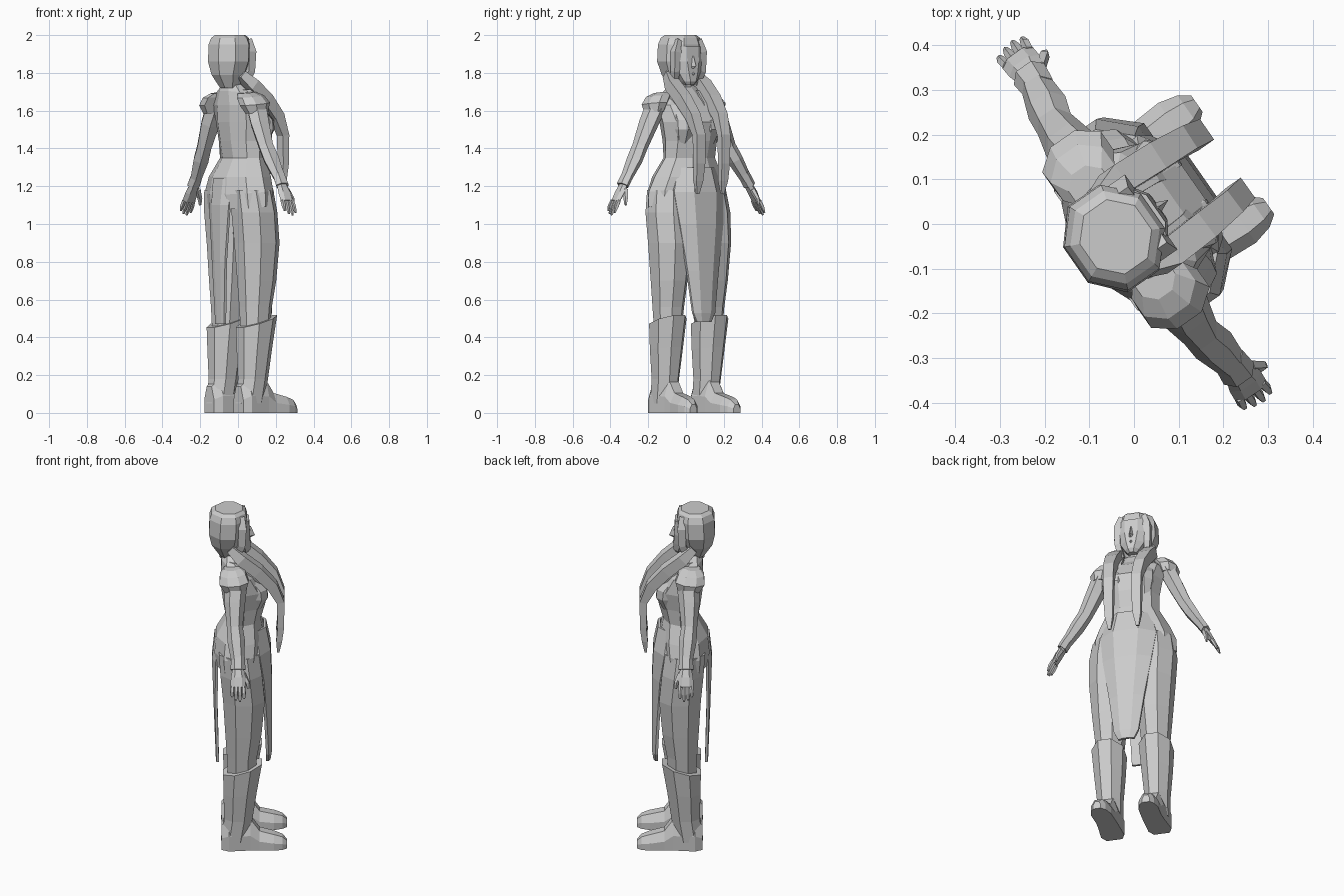
import bpy, bmesh
from math import sin, cos, pi, radians
from mathutils import Vector

TURN = radians(35)   # parts are built facing +x, then the figure is turned


def loft(name, rings):
    """Skin a closed, capped surface over rings with equal point counts."""
    bm = bmesh.new()
    loops = [[bm.verts.new(p) for p in r] for r in rings]
    n = len(loops[0])
    for a, b in zip(loops, loops[1:]):
        for i in range(n):
            j = (i + 1) % n
            bm.faces.new((a[i], a[j], b[j], b[i]))
    bm.faces.new(loops[0])
    bm.faces.new(loops[-1])
    bmesh.ops.recalc_face_normals(bm, faces=bm.faces)
    me = bpy.data.meshes.new(name)
    bm.to_mesh(me)
    bm.free()
    ob = bpy.data.objects.new(name, me)
    ob.rotation_euler.z = TURN
    bpy.context.collection.objects.link(ob)
    return ob


def oval(z, x, hx, y, hy, n=8, tilt=0.0):
    """Horizontal polygon ring, half sizes hx and hy, z leaning by tilt."""
    k = 1 / cos(pi / n)
    pts = []
    for i in range(n):
        a = 2 * pi * (i + 0.5) / n
        px, py = hx * k * cos(a), hy * k * sin(a)
        pts.append((x + px, y + py, z + tilt * px))
    return pts


def tube(name, path, n=6):
    """Loft along points (x, y, z, a, b): limbs have n > 4, flat strips n = 4."""
    pts = [Vector(p[:3]) for p in path]
    k, rings = 1 / cos(pi / n), []
    for i, p in enumerate(path):
        t = (pts[min(i + 1, len(pts) - 1)] - pts[max(i - 1, 0)]).normalized()
        if n > 4:   # a = sideways, b = front to back
            v = t.cross(Vector((1, 0, 0))).normalized()
            u = v.cross(t).normalized()
            u, v = v, u
        else:       # a = thickness, b = sideways
            v = t.cross(Vector((0, 1, 0))).normalized()
            u, v = v, v.cross(t).normalized()
        angles = [2 * pi * (j + .5) / n for j in range(n)]
        rings.append([pts[i] + k * (u * p[3] * cos(a) + v * p[4] * sin(a)) for a in angles])
    return loft(name, rings)


def panel(name, rows, thick):
    """Hanging cloth: rows of (z, middle x, edge x, half width)."""
    rings = []
    for z, xm, xe, w in rows:
        cols = [(xe, -w), (xm, -w * .45), (xm, w * .45), (xe, w)]
        rings.append([(x, y, z) for x, y in cols]
                     + [(x - thick, y, z) for x, y in reversed(cols)])
    return loft(name, rings)


# Torso with flared tunic hem
loft("tunic", [oval(z, x, hx, 0, hy, 10, t) for z, x, hx, hy, t in [
    (1.09, .005, .125, .235, .1), (1.17, .005, .135, .232, .1), (1.25, .012, .132, .20, 0),
    (1.35, .03, .095, .147, 0), (1.44, .035, .115, .148, 0), (1.54, .035, .128, .165, 0),
    (1.63, .005, .10, .175, 0), (1.69, -.02, .07, .125, -.2), (1.74, -.03, .045, .06, -.2)]])
loft("neck", [oval(z, x, .045, 0, .045, 8) for z, x in [(1.66, -.03), (1.82, -.02)]])

# Front and back cloth
panel("front_cloth", [(1.30, .155, .10, .12), (1.17, .18, .12, .16), (1.0, .187, .145, .14),
                      (.75, .187, .16, .10), (.53, .187, .17, .07), (.48, .18, .17, .045)], .015)
panel("back_cloth", [(1.24, -.115, -.08, .10), (1.1, -.13, -.11, .09),
                     (.8, -.12, -.113, .06), (.47, -.108, -.105, .04)], .014)

# Head: hair shell, face, nose, lips
loft("hair", [oval(z, x, hx, 0, hy, 8) for z, x, hx, hy in [
    (1.72, -.055, .045, .055), (1.79, -.06, .085, .09), (1.86, -.057, .103, .117),
    (1.95, -.053, .104, .114), (1.985, -.052, .093, .10), (2.0, -.05, .075, .08)]])
loft("face", [oval(z, x, hx, 0, hy, 8) for z, x, hx, hy in [
    (1.735, .03, .025, .025), (1.755, .025, .043, .042), (1.80, .01, .058, .068),
    (1.86, .005, .061, .09), (1.94, 0, .06, .09)]])
loft("nose", [[(.05, -w, z), (x, 0, z), (.05, w, z)] for z, x, w in [
    (1.822, .07, .018), (1.835, .094, .02), (1.89, .07, .01)]])
loft("lips", [[(.05, -w, z), (x, 0, z), (.05, w, z)] for z, x, w in [
    (1.782, .065, .015), (1.795, .077, .025), (1.808, .066, .015)]])

for s, tag in ((1, "left"), (-1, "right")):
    # Hair framing the face
    tube(tag + "_side_hair", [(x, s * y, z, a, b) for x, y, z, a, b in [
        (.02, .05, 1.965, .018, .03), (.025, .083, 1.91, .022, .02), (.02, .085, 1.81, .02, .016),
        (-.01, .07, 1.74, .02, .015)]], 4)
    # Long locks sweeping from the neck over the chest
    tube(tag + "_lock", [(x, s * y, z, a, b) for x, y, z, a, b in [
        (-.04, .085, 1.79, .022, .025), (.02, .10, 1.735, .032, .034), (.11, .095, 1.66, .033, .034),
        (.19, .088, 1.57, .03, .03), (.235, .08, 1.47, .021, .028),
        (.237, .08, 1.32, .018, .026), (.227, .08, 1.23, .016, .022), (.222, .08, 1.16, .006, .008)]], 4)
    # Collar between the neck and chest
    tube(tag + "_collar", [(x, s * y, z, a, b) for x, y, z, a, b in [
        (-.05, .06, 1.70, .012, .03), (.02, .09, 1.69, .02, .04),
        (.09, .08, 1.625, .02, .035), (.13, .06, 1.55, .015, .03)]], 4)
    # Bust
    loft(tag + "_bust", [oval(z, x, h, s * .075, w, 8) for z, x, h, w in [
        (1.42, .09, .03, .04), (1.50, .105, .06, .065), (1.55, .10, .06, .065), (1.64, .04, .03, .045)]])
    # Shoulder cap
    loft(tag + "_shoulder_cap", [oval(z, x, hx, s * y, hy, 8, .1) for z, x, hx, y, hy in [
        (1.59, -.015, .06, .195, .045), (1.635, -.022, .08, .188, .06),
        (1.675, -.03, .07, .158, .06), (1.695, -.033, .045, .125, .045)]])
    # Arm, flared cuff and hand
    tube(tag + "_arm", [(x, s * y, z, a, b) for x, y, z, a, b in [
        (-.01, .18, 1.64, .045, .055), (-.018, .23, 1.53, .042, .05), (-.018, .285, 1.41, .035, .038),
        (-.01, .325, 1.34, .034, .042), (0, .39, 1.235, .024, .03)]])
    tube(tag + "_cuff", [(0, s * y, z, a, b) for y, z, a, b in [
        (.37, 1.27, .025, .032), (.41, 1.205, .025, .036)]])
    tube(tag + "_palm", [(x, s * y, z, a, b) for x, y, z, a, b in [
        (0, .395, 1.22, .016, .024), (.002, .43, 1.165, .016, .036), (.0, .456, 1.12, .012, .036)]])
    for i in range(4):
        x, d = -.03 + .02 * i, (.05, .066, .073, .06)[i]
        tube(tag + "_finger", [(x, s * .453, 1.125, .009, .009),
                               (x * 1.1, s * (.457 + d * .25), 1.125 - d * .6, .009, .009),
                               (x * 1.1, s * (.457 + d * .45), 1.12 - d, .004, .005)], 5)
    tube(tag + "_thumb", [(.028, s * .41, 1.18, .012, .014), (.052, s * .425, 1.135, .01, .011),
                          (.057, s * .43, 1.10, .005, .006)], 5)
    # Trouser leg
    loft(tag + "_trouser", [oval(z, x, hx, s * y, hy, 8) for z, x, hx, y, hy in [
        (1.18, .005, .11, .118, .105), (1.06, .018, .115, .126, .115), (.90, .033, .115, .127, .108),
        (.70, .03, .10, .13, .09), (.56, .022, .083, .13, .078), (.42, .02, .075, .132, .065)]])
    # Tall boot
    loft(tag + "_boot", [oval(z, x, hx, s * .135, hy, 8, t) for z, x, hx, hy, t in [
        (.05, -.018, .075, .062, 0), (.18, .002, .078, .066, 0),
        (.34, .012, .092, .08, .1), (.485, .025, .107, .09, .3)]])
    # Shoe with sole
    loft(tag + "_shoe", [[(x, s * (y - w), 0), (x, s * (y - w), h * .5), (x, s * (y - w * .5), h),
                          (x, s * (y + w * .5), h), (x, s * (y + w), h * .5), (x, s * (y + w), 0)]
                         for x, y, w, h in [(-.092, .135, .045, .14), (-.05, .135, .066, .18),
                                            (.07, .13, .058, .175), (.12, .13, .056, .105),
                                            (.20, .135, .056, .085), (.245, .138, .042, .07),
                                            (.27, .14, .022, .045)]])
